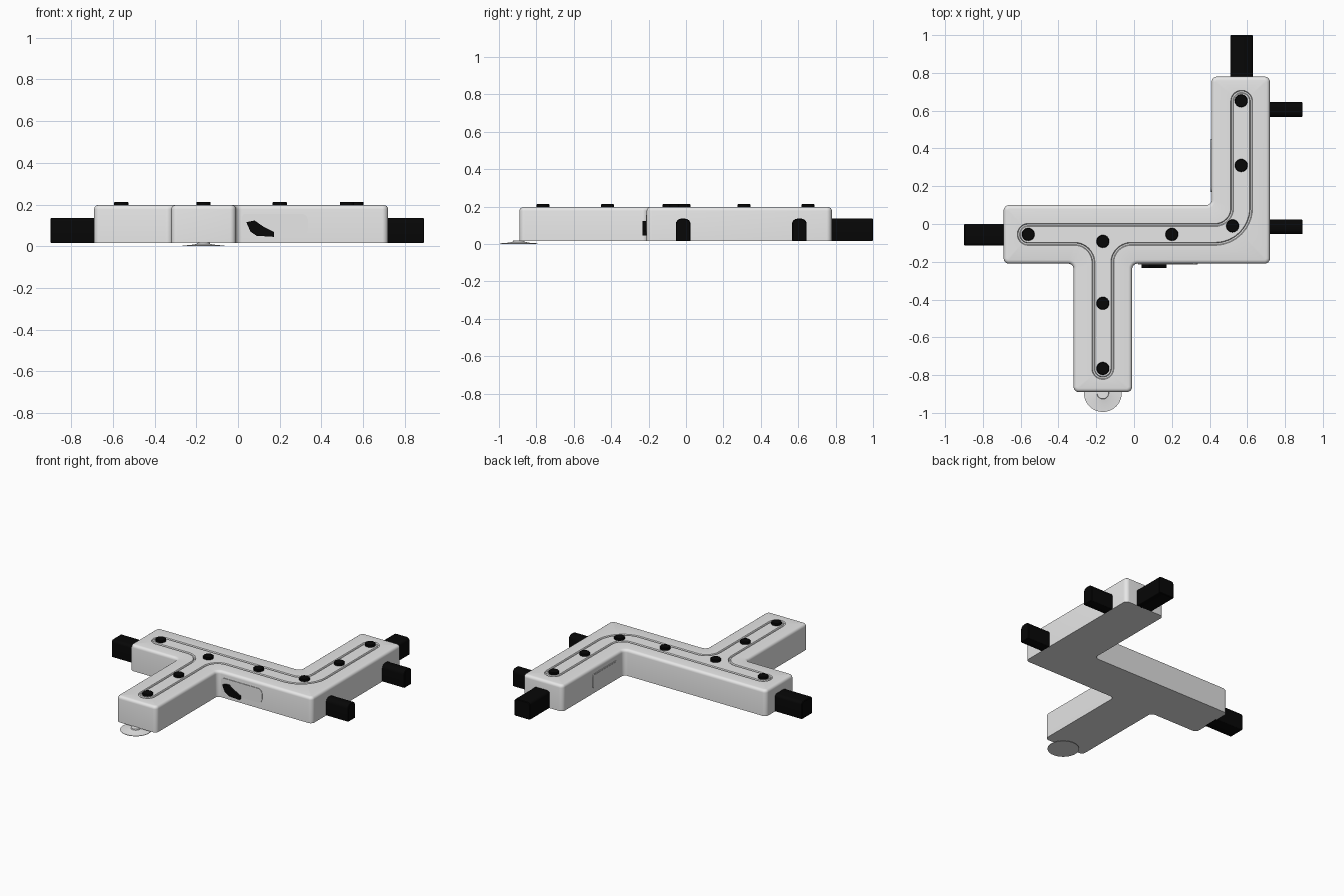
import bpy, bmesh, math
from mathutils import Vector

cube = bpy.data.objects.get("Cube")
if cube:
    bpy.data.objects.remove(cube, do_unlink=True)


def material(name, value):
    m = bpy.data.materials.new(name)
    m.use_nodes = True
    col = (value, value, value, 1)
    m.diffuse_color = col
    m.node_tree.nodes["Principled BSDF"].inputs["Base Color"].default_value = col
    return m


GREY = material("light grey plastic", 0.8)
BLACK = material("black rubber", 0.002)


def fillet(corners, steps=6):
    """Round each (x, y, radius) corner of a closed outline."""
    out = []
    n = len(corners)
    for i, (x, y, r) in enumerate(corners):
        p = Vector((x, y))
        a = (Vector(corners[i - 1][:2]) - p).normalized()
        b = (Vector(corners[(i + 1) % n][:2]) - p).normalized()
        half = a.angle(b) / 2
        centre = p + (a + b).normalized() * (r / math.sin(half))
        start = p + a * (r / math.tan(half)) - centre
        end = p + b * (r / math.tan(half)) - centre
        for k in range(steps + 1):
            out.append(centre + start.lerp(end, k / steps).normalized() * r)
    return out


def inset(outline, d):
    """Shift a counter-clockwise outline inwards by d."""
    out = []
    n = len(outline)
    for i, p in enumerate(outline):
        t = (outline[(i + 1) % n] - outline[i - 1]).normalized()
        out.append(p + Vector((-t.y, t.x)) * d)
    return out


def finish(name, bm, mat):
    """Store the mesh: flat level faces, smooth rounded sides."""
    mesh = bpy.data.meshes.new(name)
    bm.normal_update()
    for f in bm.faces:
        f.smooth = abs(f.normal.z) < 0.999
    bm.to_mesh(mesh)
    bm.free()
    mesh.materials.append(mat)
    mesh.set_sharp_from_angle(angle=math.radians(35))
    ob = bpy.data.objects.new(name, mesh)
    bpy.context.collection.objects.link(ob)


PLACE = {
    "x": lambda p, d: (d, p[0], p[1]),
    "y": lambda p, d: (p[0], d, p[1]),
    "z": lambda p, d: (p[0], p[1], d),
}


def strip(bm, low, high):
    """Join two equal rings of vertices with quads."""
    for i in range(len(low)):
        j = (i + 1) % len(low)
        bm.faces.new((low[i], low[j], high[j], high[i]))


def solid(outline, axis, lo, hi, bevel, segments):
    """Extrude an outline along an axis and round the rim of the far end."""
    bm = bmesh.new()
    near = [bm.verts.new(PLACE[axis](p, lo)) for p in outline]
    far = [bm.verts.new(PLACE[axis](p, hi)) for p in outline]
    bm.faces.new(near)
    cap = bm.faces.new(far)
    strip(bm, near, far)
    bmesh.ops.recalc_face_normals(bm, faces=bm.faces)
    if bevel:
        bmesh.ops.bevel(bm, geom=list(cap.edges), offset=bevel,
                        segments=segments, profile=0.5, affect='EDGES')
    return bm


def prism(name, outline, axis, lo, hi, mat, bevel=0.0):
    finish(name, solid(outline, axis, lo, hi, bevel, 1), mat)


# Branched housing with rounded corners and top rim
TOP = .197
corners = [(-.69, .10), (-.69, -.21), (-.32, -.21), (-.32, -.89), (-.01, -.89),
           (-.01, -.21), (.72, -.21), (.72, .78), (.41, .78), (.41, .10)]
bm = solid(fillet([(x, y, .028) for x, y in corners]), "z", .015, TOP, .02, 4)

# Engraved groove around the button track, set into the open top
E = .0495
track = fillet([(-.61, -.005, E), (-.61, -.105, E), (-.215, -.105, .1), (-.215, -.815, E),
                (-.115, -.815, E), (-.115, -.105, .1), (.62, -.105, .19), (.62, .7, E),
                (.52, .7, E), (.52, -.005, .09)], 10)
lid = max(bm.faces, key=lambda f: f.calc_center_median().z)
rim = list(lid.edges)
bmesh.ops.delete(bm, geom=[lid], context='FACES_ONLY')
rings = [[bm.verts.new((p.x, p.y, TOP - depth)) for p in inset(track, d)]
         for d, depth in [(-.008, 0), (-.004, .007), (.004, .007), (.008, 0)]]
for a, b in zip(rings, rings[1:]):
    strip(bm, a, b)
bm.faces.new(rings[-1])
outer = rings[0]
rim += [bm.edges.get((outer[i - 1], outer[i])) for i in range(len(outer))]
bmesh.ops.triangle_fill(bm, edges=rim, use_beauty=True, normal=(0, 0, 1))
bmesh.ops.recalc_face_normals(bm, faces=bm.faces)
finish("housing", bm, GREY)


# Round buttons along the track
def circle(x, y, r, n=24):
    return [(x + r * math.cos(math.tau * k / n), y + r * math.sin(math.tau * k / n))
            for k in range(n)]


buttons = [(-.56, -.055), (-.165, -.092), (.2, -.055), (.522, -.01),
           (.568, .31), (.568, .652), (-.165, -.42), (-.165, -.765)]
for i, (x, y) in enumerate(buttons, 1):
    prism(f"button_{i}", circle(x, y, .034), "z", .19, .213, BLACK, .003)


# Plugs with rounded tops
def plug(name, axis, centre, half, lo, hi, top):
    outline = fillet([(centre - half, .015, .005), (centre + half, .015, .005),
                      (centre + half, .135, top), (centre - half, .135, top)], 4)
    prism(name, outline, axis, lo, hi, BLACK, .004)


plug("right_end_plug", "x", -.057, .058, -.68, -.9, .018)
plug("back_end_plug", "y", .57, .06, .77, 1.0, .018)
plug("left_front_plug", "x", -.015, .039, .71, .893, .028)
plug("left_back_plug", "x", .606, .039, .71, .893, .028)

# Thin label plates on the side walls
front_plate = fillet([(.02, .055, .015), (.335, .055, .03), (.335, .155, .03), (.02, .155, .015)])
prism("front_label_plate", front_plate, "y", -.209, -.214, GREY)
patch = [(.04, .115), (.08, .123), (.12, .095), (.172, .068), (.172, .045), (.09, .05), (.06, .07)]
prism("front_dark_patch", patch, "y", -.212, -.232, BLACK)
side_plate = fillet([(.17, .05, .02), (.45, .05, .02), (.45, .15, .02), (.17, .15, .02)])
prism("side_label_plate", side_plate, "x", .411, .406, GREY)
prism("side_label_flap", [(.19, .145), (.43, .145), (.31, .085)], "x", .407, .404, GREY)

# Shallow suction cup below the front end
bm = bmesh.new()
profile = [(.1, 0), (.1, .003), (.06, .006), (.032, .011), (.03, .018)]
rings = [[bm.verts.new((x, y, z)) for x, y in circle(-.165, -.895, r, 40)]
         for r, z in profile]
for a, b in zip(rings, rings[1:]):
    strip(bm, a, b)
bm.faces.new(rings[0])
bm.faces.new(rings[-1])
bmesh.ops.recalc_face_normals(bm, faces=bm.faces)
finish("suction_cup", bm, GREY)
